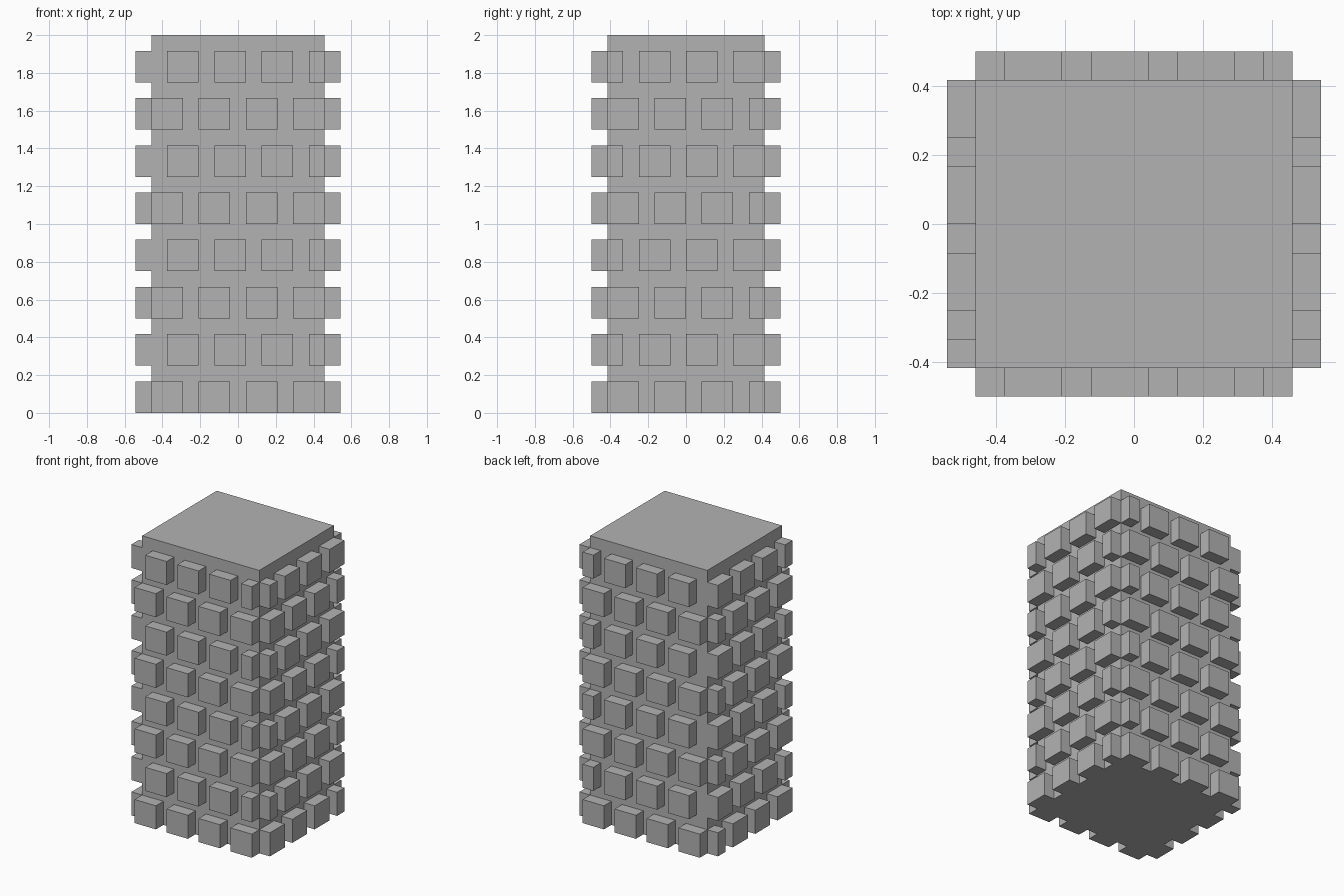
import bpy
import bmesh
from mathutils import Matrix, Vector

cube = bpy.data.objects.get("Cube")
if cube:
    bpy.data.objects.remove(cube, do_unlink=True)

U = 1 / 12                          # grid step shared by every part
HALF_X, HALF_Y = 5.5 * U, 5 * U     # half sizes of the core
HEIGHT = 24 * U

grey = bpy.data.materials.new("stone grey")
grey.use_nodes = True
colour = (0.45, 0.45, 0.45, 1)
grey.diffuse_color = colour
grey.node_tree.nodes["Principled BSDF"].inputs["Base Color"].default_value = colour


def add_box(bm, low, high):
    low, high = Vector(low), Vector(high)
    matrix = Matrix.Translation((low + high) / 2) @ Matrix.Diagonal((*(high - low), 1))
    bmesh.ops.create_cube(bm, size=1, matrix=matrix)


def make_object(name, boxes):
    bm = bmesh.new()
    for low, high in boxes:
        add_box(bm, low, high)
    mesh = bpy.data.meshes.new(name)
    bm.to_mesh(mesh)
    bm.free()
    mesh.materials.append(grey)
    obj = bpy.data.objects.new(name, mesh)
    bpy.context.collection.objects.link(obj)


def brick_spans(half, shift):
    """Start and end of each brick along a wall, trimmed at the corners."""
    for i in range(-1, 5):
        start = -half + (3 * i + shift) * U
        low, high = max(start, -half), min(start + 2 * U, half)
        if high - low > U / 2:
            yield low, high


def wall_bricks(along_x, side):
    """Staggered rows of protruding bricks on one wall."""
    half, depth = (HALF_X, HALF_Y) if along_x else (HALF_Y, HALF_X)
    near, far = sorted((side * depth, side * (depth + U)))
    for row in range(8):
        z = 3 * row * U
        # the side walls trim the first brick of the odd rows
        shift = row % 2 if along_x else -(row % 2)
        for a, b in brick_spans(half, shift):
            if along_x:
                yield (a, near, z), (b, far, z + 2 * U)
            else:
                yield (near, a, z), (far, b, z + 2 * U)


# Central pillar
make_object("pillar_core", [((-HALF_X, -HALF_Y, 0), (HALF_X, HALF_Y, HEIGHT))])

# Protruding bricks on the four walls
for name, along_x, side in (("front", True, -1), ("back", True, 1),
                            ("left", False, 1), ("right", False, -1)):
    make_object(name + "_bricks", wall_bricks(along_x, side))
